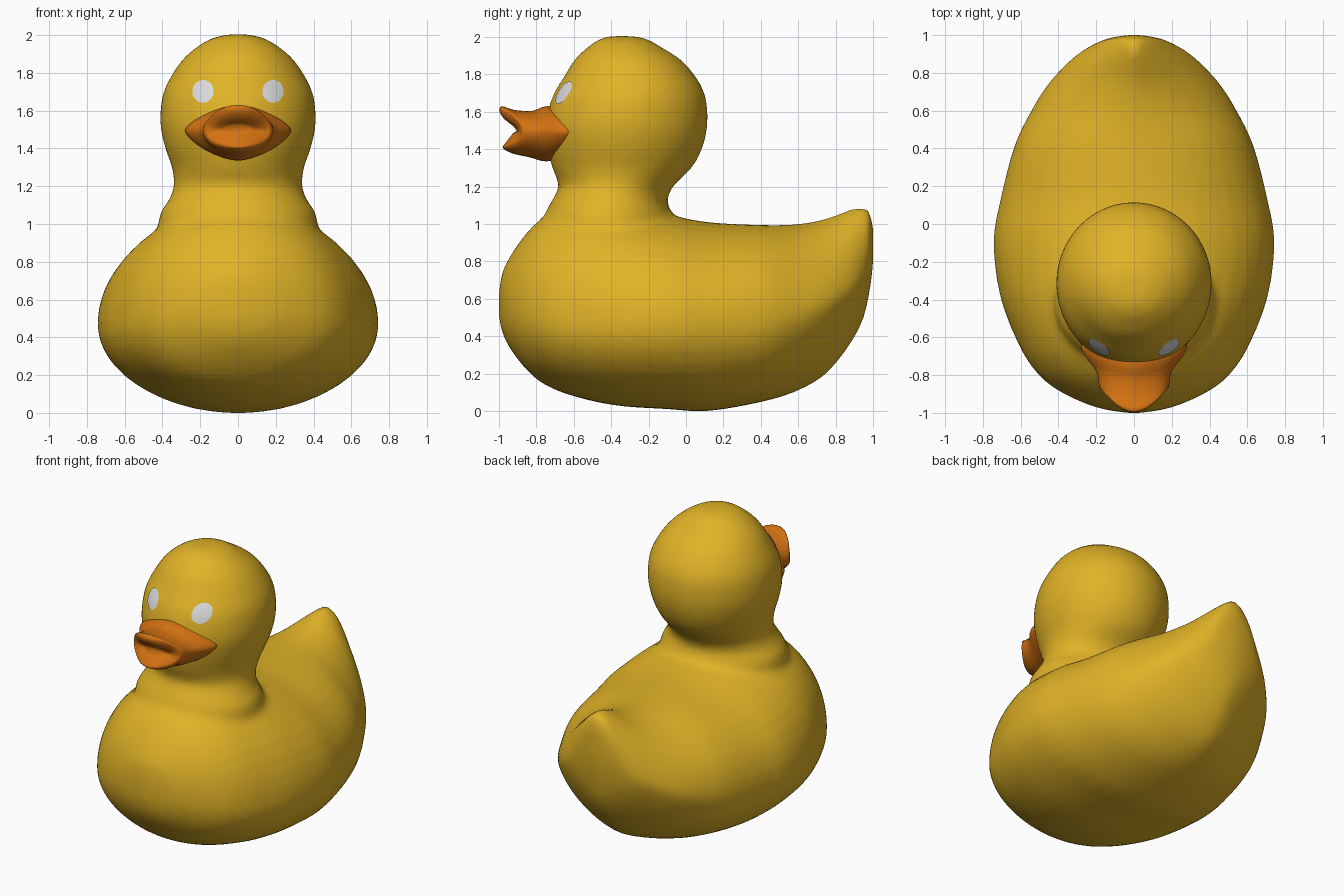
import bpy, bmesh, math
from mathutils import Vector

cube = bpy.data.objects.get("Cube")
if cube:
    bpy.data.objects.remove(cube)


def material(name, rgb):
    m = bpy.data.materials.new(name)
    m.use_nodes = True
    m.diffuse_color = (*rgb, 1)
    m.node_tree.nodes["Principled BSDF"].inputs["Base Color"].default_value = (*rgb, 1)
    return m


yellow = material("duck yellow", (0.75, 0.45, 0.02))
orange = material("beak orange", (0.66, 0.17, 0.006))
white = material("eye white", (0.72, 0.72, 0.72))


def spline(stations, steps):
    """Catmull-Rom interpolation through a list of stations."""
    rows = [Vector(s) for s in stations]
    out = []
    for i in range(len(rows) - 1):
        a, b, c, d = (rows[min(max(i + k, 0), len(rows) - 1)] for k in (-1, 0, 1, 2))
        for j in range(steps):
            t = j / steps
            out.append(b + 0.5 * t * (c - a + t * (2 * a - 5 * b + 4 * c - d
                                                   + t * (3 * (b - c) + d - a))))
    return out + [rows[-1]]


def oval(n, sides):
    """Unit superellipse as (cos, sin) pairs."""
    for k in range(sides):
        a = math.tau * k / sides
        yield [math.copysign(abs(f) ** (2 / n), f) for f in (math.cos(a), math.sin(a))]


def loft(bm, rings):
    """Skin closed rings of points and cap both ends."""
    loops = [[bm.verts.new(p) for p in ring] for ring in rings]
    for lo, hi in zip(loops, loops[1:]):
        for k in range(len(lo)):
            bm.faces.new((lo[k - 1], lo[k], hi[k], hi[k - 1]))
    bm.faces.new(loops[0])
    bm.faces.new(loops[-1])


def finish(bm, name, mat):
    bmesh.ops.recalc_face_normals(bm, faces=bm.faces)
    for f in bm.faces:
        f.smooth = True
    me = bpy.data.meshes.new(name)
    bm.to_mesh(me)
    bm.free()
    ob = bpy.data.objects.new(name, me)
    me.materials.append(mat)
    bpy.context.collection.objects.link(ob)
    return ob


# Body sections from chest to tail: y, bottom, widest z, top, half width, roundness
body = [
    (-1.0, .50, .57, .64, .03, 2), (-.985, .43, .56, .73, .14, 2),
    (-.95, .35, .54, .81, .26, 2), (-.87, .24, .51, .93, .42, 2),
    (-.77, .15, .49, 1.03, .53, 2), (-.62, .085, .47, 1.1, .62, 2),
    (-.38, .03, .47, 1.1, .71, 2), (-.1, .01, .47, 1.05, .745, 2),
    (.12, 0, .47, 1.01, .71, 2), (.41, .05, .49, .995, .635, 2),
    (.6, .11, .52, 1.0, .545, 1.75), (.75, .2, .57, 1.03, .45, 1.55),
    (.88, .36, .65, 1.08, .325, 1.45), (.95, .5, .72, 1.09, .22, 1.5),
    (.985, .66, .83, 1.06, .13, 1.8), (1.0, .78, .88, .98, .04, 2)]
bm = bmesh.new()
loft(bm, [[(w * c, y, mid + s * (top - mid if s > 0 else mid - low)) for c, s in oval(n, 40)]
          for y, low, mid, top, w, n in spline(body, 4)])

# Neck and head rings: z, front y, back y, half width
head = [
    (.8, -.78, -.05, .42), (1.03, -.76, -.07, .42), (1.12, -.72, -.1, .37),
    (1.2, -.68, -.07, .34), (1.3, -.715, .03, .35), (1.4, -.74, .085, .385),
    (1.53, -.75, .115, .412), (1.68, -.715, .105, .4), (1.79, -.65, .05, .35),
    (1.88, -.595, -.03, .285), (1.95, -.52, -.14, .2), (1.99, -.46, -.21, .12),
    (2.005, -.4, -.29, .03)]
loft(bm, [[(w * c, (f + b) / 2 + s * (b - f) / 2, z) for c, s in oval(2, 40)]
          for z, f, b, w in spline(head, 4)])
duck = finish(bm, "duck_body", yellow)

# Fuse head and body, then soften the join
fuse = duck.modifiers.new("fuse", 'REMESH')
fuse.mode = 'VOXEL'
fuse.voxel_size = 0.025
fuse.use_smooth_shade = True
soften = duck.modifiers.new("soften", 'SMOOTH')
soften.iterations = 6

# Open beak: corner y, top y, bottom y, half width, top z, bottom z, roundness
beak = [
    (-.55, -.6, -.6, .27, 1.62, 1.35, 1.5), (-.66, -.745, -.75, .28, 1.63, 1.335, 1.5),
    (-.78, -.82, -.83, .2, 1.605, 1.355, 1.7), (-.86, -.92, -.92, .185, 1.61, 1.375, 1.9),
    (-.88, -.985, -.965, .17, 1.63, 1.395, 2), (-.885, -.997, -.98, .15, 1.6, 1.41, 2),
    (-.89, -.97, -.96, .135, 1.56, 1.44, 2), (-.9, -.925, -.925, .08, 1.525, 1.485, 2)]
bm = bmesh.new()
rings = []
for yc, yt, yb, w, top, low, n in spline(beak, 3):
    rings.append([(w * c, yc + s * s * ((yt if s > 0 else yb) - yc),
                   1.495 + s * (top - 1.495 if s > 0 else 1.495 - low))
                  for c, s in oval(n, 32)])
loft(bm, rings)
finish(bm, "beak", orange)

# Eyes: thin discs wrapped onto the face
for side, x in (("left", .183), ("right", -.183)):
    bm = bmesh.new()
    centre = bm.verts.new((x, -1.2, 1.7))
    inner = None
    for r in (.33, .67, 1):
        ring = [bm.verts.new((x + .056 * r * c, -1.2, 1.7 + .06 * r * s)) for c, s in oval(2, 20)]
        for k in range(20):
            if inner:
                bm.faces.new((inner[k - 1], ring[k - 1], ring[k], inner[k]))
            else:
                bm.faces.new((centre, ring[k - 1], ring[k]))
        inner = ring
    eye = finish(bm, side + "_eye", white)
    for f in eye.data.polygons:
        if f.normal.y > 0:
            f.flip()
    wrap = eye.modifiers.new("wrap", 'SHRINKWRAP')
    wrap.target = duck
    wrap.wrap_method = 'PROJECT'
    wrap.use_project_y = True
    wrap.use_positive_direction = True
    wrap.wrap_mode = 'ABOVE_SURFACE'
    wrap.offset = 0.005
